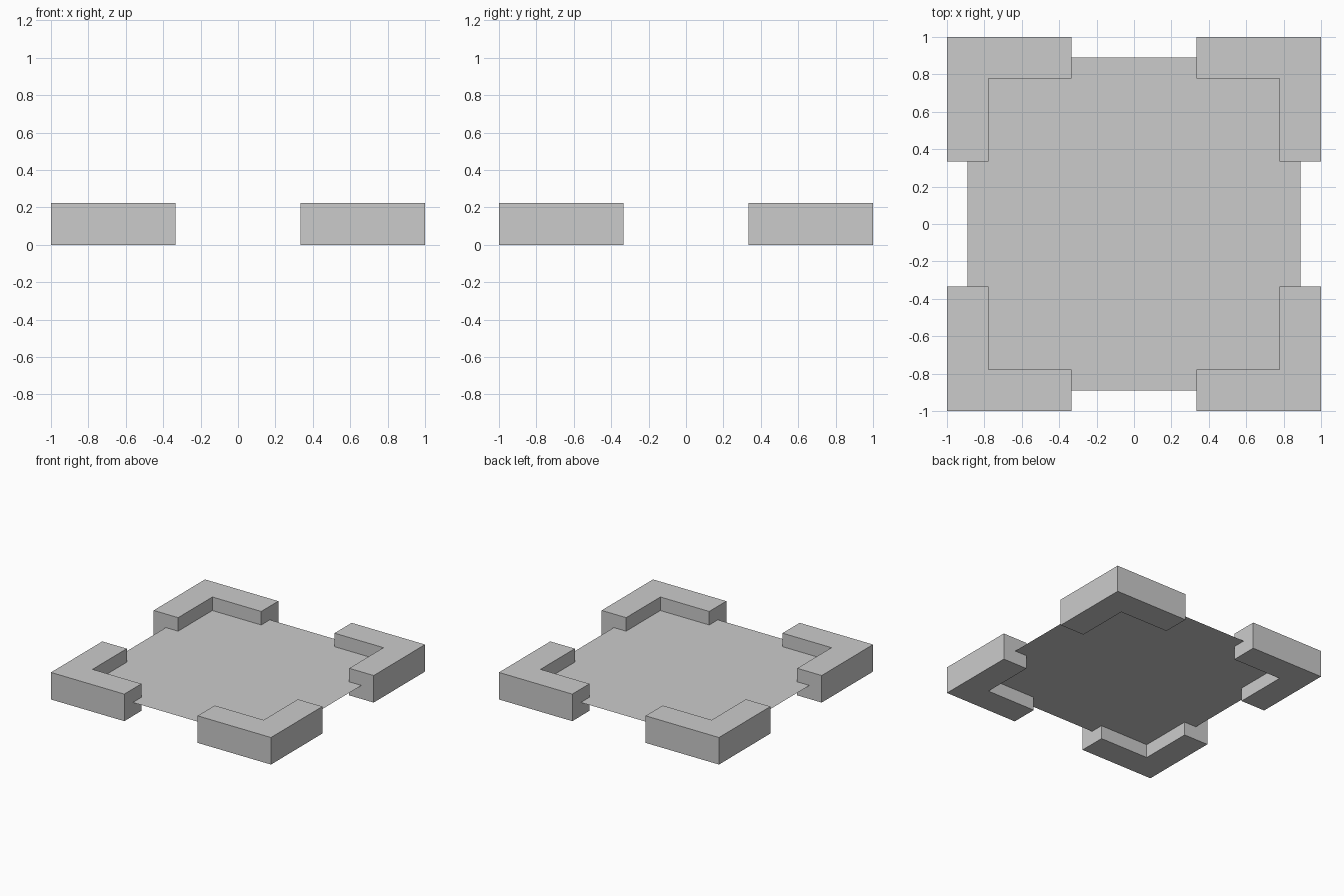
import bpy, bmesh

if "Cube" in bpy.data.objects:
    bpy.data.objects.remove(bpy.data.objects["Cube"])

OUT, INN, END, TOP = 1.0, 7 / 9, 1 / 3, 2 / 9


def make_object(name, bm):
    bmesh.ops.recalc_face_normals(bm, faces=bm.faces)
    mesh = bpy.data.meshes.new(name)
    bm.to_mesh(mesh)
    bm.free()
    obj = bpy.data.objects.new(name, mesh)
    bpy.context.collection.objects.link(obj)
    return obj


# L-shaped corner wall, extruded from its plan outline
def corner_wall(name, sx, sy):
    plan = [(END, OUT), (OUT, OUT), (OUT, END), (INN, END), (INN, INN), (END, INN)]
    bm = bmesh.new()
    base = bm.faces.new([bm.verts.new((x * sx, y * sy, 0)) for x, y in plan])
    solid = bmesh.ops.extrude_face_region(bm, geom=[base], use_keep_orig=True)
    top = [g for g in solid["geom"] if isinstance(g, bmesh.types.BMVert)]
    bmesh.ops.translate(bm, verts=top, vec=(0, 0, TOP))
    make_object(name, bm)


for side, sx in (("left", -1), ("right", 1)):
    for end, sy in (("front", -1), ("back", 1)):
        corner_wall(f"{end}_{side}_corner_wall", sx, sy)

# Thin floor sheet running along the middle of the walls
bm = bmesh.new()
bmesh.ops.create_grid(bm, x_segments=1, y_segments=1, size=8 / 9)
bmesh.ops.translate(bm, verts=bm.verts, vec=(0, 0, TOP / 2))
make_object("floor_sheet", bm)
